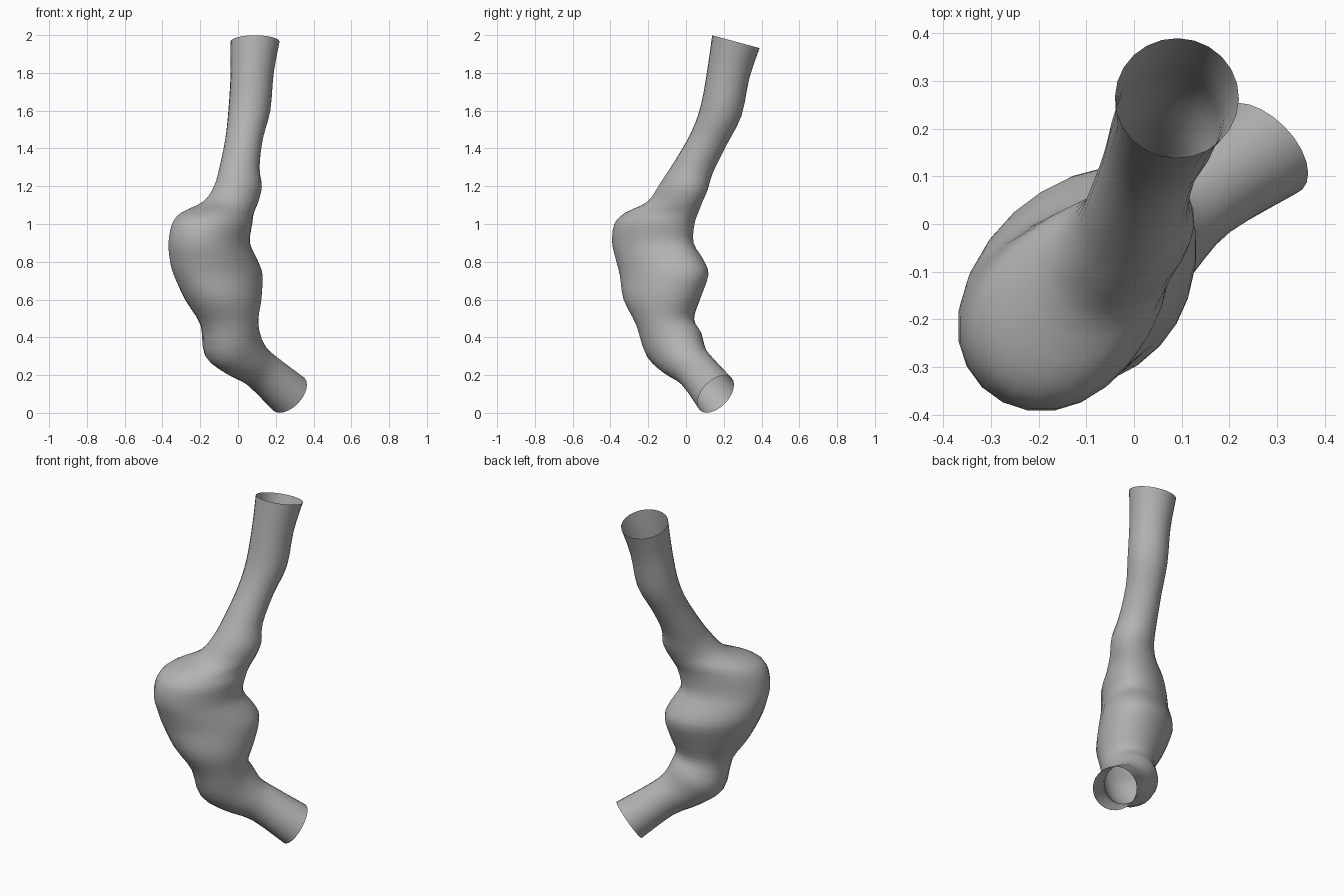
import bpy
import bmesh
import math
from mathutils import Vector

SIDES = 24      # points around each cross-section
STEPS = 3       # interpolated sections between two control sections

# Control sections, bottom to top:
# centre x, y, z, plane slope along x and y, long radius, short radius, egg shape
SECTIONS = [
    (.268, .157, .1, 1.05, 1.05, .12, .12, 0),
    (.13, .06, .22, .75, .75, .11, .105, 0),
    (.04, -.01, .28, .52, .52, .132, .125, 0),
    (-.03, -.065, .365, .38, .38, .163, .15, 0),
    (-.045, -.11, .48, .1, .1, .157, .15, 0),
    (-.075, -.125, .6, 0, 0, .22, .184, .05),
    (-.102, -.113, .73, 0, 0, .268, .2, .05),
    (-.123, -.133, .81, 0, 0, .265, .196, .1),
    (-.145, -.168, .9, 0, 0, .246, .183, .13),
    (-.13, -.16, 1, 0, 0, .244, .177, .13),
    (-.102, -.122, 1.06, 0, 0, .225, .156, .13),
    (-.035, -.055, 1.12, 0, 0, .165, .125, .05),
    (0, -.01, 1.2, 0, -.15, .135, .117, 0),
    (.008, .04, 1.3, 0, -.3, .107, .105, 0),
    (.032, .12, 1.45, 0, -.35, .099, .1, 0),
    (.06, .186, 1.6, 0, -.25, .112, .11, 0),
    (.075, .225, 1.8, 0, -.25, .114, .114, 0),
    (.09, .264, 1.965, 0, -.27, .13, .13, 0),
]


def blend(before, start, end, after, t):
    """Smooth curve value between start and end."""
    slope_in = (end - before) / 2
    slope_out = (after - start) / 2
    rise = end - start
    bend = 3 * rise - 2 * slope_in - slope_out
    curl = slope_in + slope_out - 2 * rise
    return start + t * (slope_in + t * (bend + t * curl))


def smooth_sections(controls):
    """Insert interpolated sections between the control sections."""
    last = len(controls) - 1
    result = []
    for i in range(last):
        around = [controls[max(0, min(last, i + k))] for k in (-1, 0, 1, 2)]
        for step in range(STEPS):
            result.append([blend(*values, step / STEPS) for values in zip(*around)])
    result.append(controls[last])
    return result


def add_ring(bm, section):
    """Add one egg-shaped ring whose long axis lies along the diagonal."""
    x, y, z, slope_x, slope_y, long_radius, short_radius, egg = section
    normal = Vector((-slope_x, -slope_y, 1)).normalized()
    diagonal = Vector((1, 1, 0))
    long_axis = (diagonal - normal * diagonal.dot(normal)).normalized()
    short_axis = normal.cross(long_axis)
    ring = []
    for i in range(SIDES):
        angle = math.tau * i / SIDES
        along, across = math.cos(angle), math.sin(angle)
        offset = (long_axis * long_radius * along
                  + short_axis * short_radius * across * (1 - egg * along))
        ring.append(bm.verts.new(Vector((x, y, z)) + offset))
    return ring


default_cube = bpy.data.objects.get("Cube")
if default_cube:
    bpy.data.objects.remove(default_cube, do_unlink=True)

# Plain grey surface
grey = bpy.data.materials.new("plain_grey")
grey.use_nodes = True
colour = (.45, .45, .45, 1)
grey.diffuse_color = colour
grey.node_tree.nodes["Principled BSDF"].inputs["Base Color"].default_value = colour

# Open tube with a swollen middle, lofted through the rings
bm = bmesh.new()
rings = [add_ring(bm, section) for section in smooth_sections(SECTIONS)]
for lower, upper in zip(rings, rings[1:]):
    for i in range(SIDES):
        j = (i + 1) % SIDES
        bm.faces.new((lower[i], lower[j], upper[j], upper[i]))

mesh = bpy.data.meshes.new("swollen_tube")
bm.to_mesh(mesh)
bm.free()
mesh.materials.append(grey)
tube = bpy.data.objects.new("swollen_tube", mesh)
bpy.context.collection.objects.link(tube)

# Smooth shading
bpy.ops.object.select_all(action='DESELECT')
tube.select_set(True)
bpy.context.view_layer.objects.active = tube
bpy.ops.object.shade_smooth_by_angle(angle=math.radians(60))
